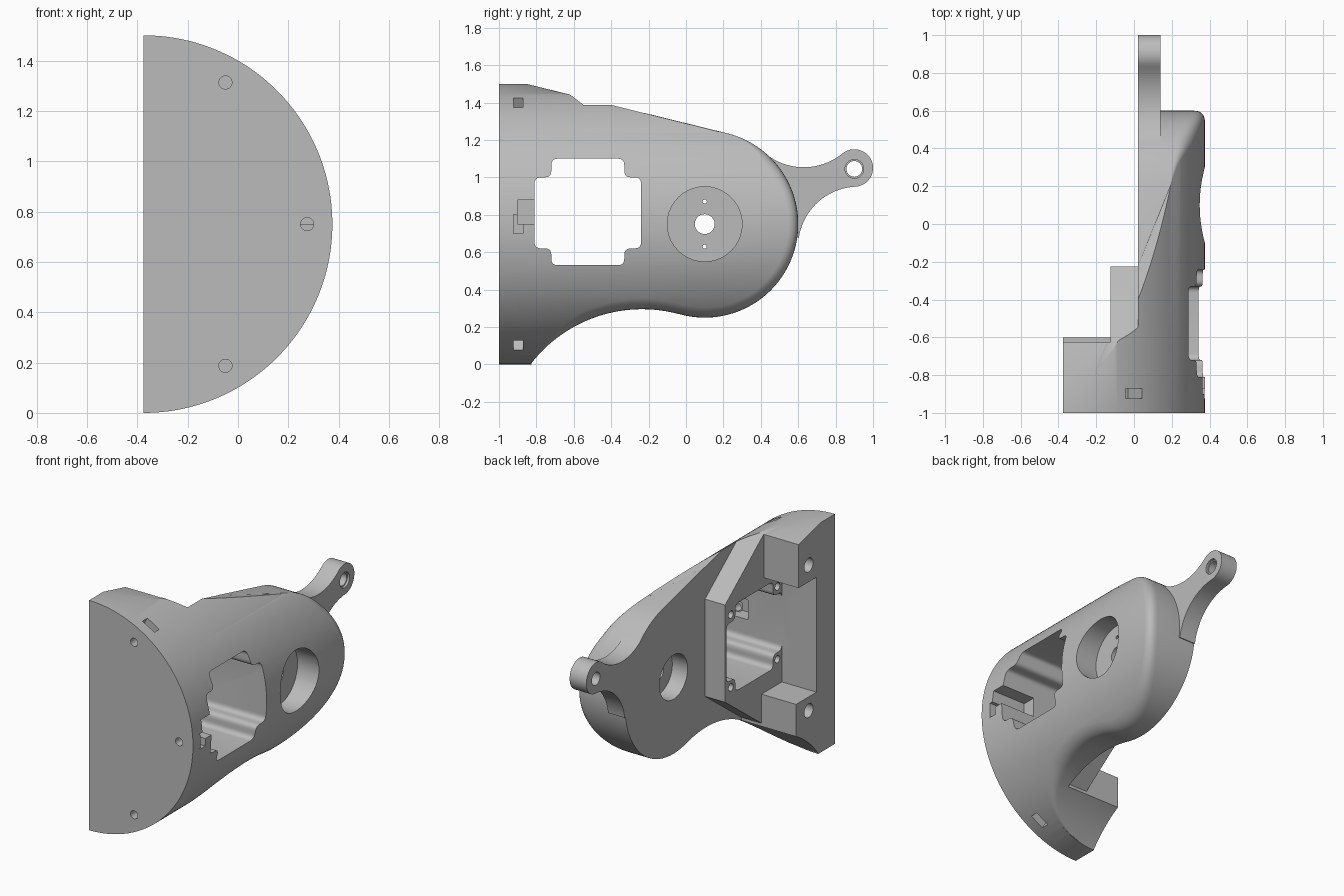
import bpy, bmesh
from math import sin, cos, pi, radians, sqrt
from mathutils import Vector

cube = bpy.data.objects.get("Cube")
if cube:
    bpy.data.objects.remove(cube, do_unlink=True)

grey = bpy.data.materials.new("plain grey")
grey.use_nodes = True
grey.diffuse_color = (0.5, 0.5, 0.5, 1)
grey.node_tree.nodes["Principled BSDF"].inputs["Base Color"].default_value = (0.5, 0.5, 0.5, 1)

RADIUS, AXIS_X, AXIS_Z = 0.75, -0.375, 0.75


def arc(cy, cz, r, a0, a1, n):
    step = radians(a1 - a0) / n
    return [(cy + r * cos(radians(a0) + i * step), cz + r * sin(radians(a0) + i * step))
            for i in range(n + 1)]


def loft(name, rings):
    """Closed solid through a list of equal rings."""
    bm = bmesh.new()
    rows = [[bm.verts.new(p) for p in ring] for ring in rings]
    n = len(rows[0])
    for a, b in zip(rows, rows[1:]):
        for i in range(n):
            j = (i + 1) % n
            bm.faces.new((a[i], a[j], b[j], b[i]))
    bm.faces.new(rows[0][::-1])
    bm.faces.new(rows[-1])
    bmesh.ops.recalc_face_normals(bm, faces=bm.faces)
    mesh = bpy.data.meshes.new(name)
    bm.to_mesh(mesh)
    bm.free()
    mesh.materials.append(grey)
    ob = bpy.data.objects.new(name, mesh)
    bpy.context.collection.objects.link(ob)
    return ob


def prism(name, pts, lo, hi, axis="x"):
    place = (lambda p, d: (d, p[0], p[1])) if axis == "x" else (lambda p, d: (p[0], d, p[1]))
    return loft(name, [[place(p, d) for p in pts] for d in (lo, hi)])


def rod(name, a, b, r, lo, hi, axis="x"):
    return prism(name, arc(a, b, r, 0, 360, 40)[:-1], lo, hi, axis)


def rounded(pts, r):
    out = []
    for i, p in enumerate(pts):
        c = Vector(p)
        a = c + (Vector(pts[i - 1]) - c).normalized() * r
        b = c + (Vector(pts[(i + 1) % len(pts)]) - c).normalized() * r
        for k in range(6):
            t = k / 5
            out.append(tuple(a * (1 - t) ** 2 + c * 2 * t * (1 - t) + b * t * t))
    return out


def combine(target, tool, operation="DIFFERENCE"):
    tool.hide_render = True
    mod = target.modifiers.new("cut", "BOOLEAN")
    mod.operation, mod.solver, mod.object = operation, "EXACT", tool
    bpy.context.view_layer.objects.active = target
    bpy.ops.object.modifier_apply(modifier=mod.name)
    bpy.data.objects.remove(tool, do_unlink=True)


# Half-cylinder shell of the housing
body = prism("housing", arc(AXIS_X, AXIS_Z, RADIUS, -90, 90, 128), -1, 1, "y")

# Side outline: sloped top, round tail, hollow underside
outline = [(-1.2, 1.585)] + arc(0.1, 0.75, 0.5, 76.4, -105.5, 72)
outline += arc(-0.235, -0.455, 0.75, 74.5, 142, 32)[1:] + [(-0.86, -0.2), (-1.2, -0.2)]


def surface_x(z):
    return AXIS_X + sqrt(max(0, RADIUS ** 2 - (z - AXIS_Z) ** 2))


# Soft outer edge, fading out along the top slope and the front
rings = [[] for _ in range(9)]
for i, (y, z) in enumerate(outline):
    prev, nxt = Vector(outline[i - 1]), Vector(outline[(i + 1) % len(outline)])
    t = (nxt - prev).normalized()
    inward = Vector((t.y, -t.x))
    fade = (y + 0.83) / 0.3 if z < 0.75 else (1.24 - z) / 0.15
    r = 0.06 * min(1, max(0.01, fade))
    p = Vector((y, z))
    q = p + inward * r
    x0, x2 = surface_x(z), surface_x(q.y) + 0.001
    rings[0].append((-0.6, y, z))
    for k in range(7):
        s = k / 6
        x = (x0 - r) * (1 - s) ** 2 + x0 * 2 * s * (1 - s) + x2 * s * s
        e = p + inward * r * s * s
        rings[k + 1].append((x, e.x, e.y))
    rings[8].append((0.6, q.x, q.y))
combine(body, loft("outline_tool", rings), "INTERSECT")

# Inner flat face behind the motor block, with the block's tapered outline
combine(body, prism("rear_cut", [(-0.62, 2), (-0.62, 1.443), (-0.225, 1.135), (-0.225, 0.5),
                                 (-0.6, 0.22), (-0.6, -0.5), (1.2, -0.5), (1.2, 2)], -1, 0.02))
# Motor bay between the two mounting blocks
combine(body, prism("bay_cut", [(-0.625, 2), (-0.625, 1.16), (-0.81, 1.16), (-0.81, 0.41),
                                (-0.6, 0.41), (-0.6, -0.6), (1.3, -0.6), (1.3, 2.1)], -1.1, -0.125))

# Cross-shaped window through the housing
cross = [(-0.81, 0.62), (-0.72, 0.62), (-0.72, 0.53), (-0.33, 0.53), (-0.33, 0.62), (-0.24, 0.62),
         (-0.24, 1.0), (-0.33, 1.0), (-0.33, 1.1), (-0.72, 1.1), (-0.72, 1.0), (-0.81, 1.0)]
combine(body, prism("window_cut", rounded(cross, 0.035), -0.2, 0.6))
for y in (-0.765, -0.285):
    for z in (0.575, 1.05):
        combine(body, rod("screw_cut", y, z, 0.024, -0.3, 0.02))

# Cable notch beside the window
combine(body, prism("notch_cut", [(-0.9, 0.75), (-0.78, 0.75), (-0.78, 0.88), (-0.9, 0.88)], 0.12, 0.6))

# Pivot: outer recess, inner recess, shaft hole and pin holes
combine(body, rod("outer_recess", 0.1, 0.75, 0.2, 0.22, 0.6))
combine(body, rod("inner_recess", 0.1, 0.75, 0.145, -0.2, 0.13))
combine(body, rod("shaft_cut", 0.1, 0.75, 0.053, 0, 0.5))
for z in (0.63, 0.87):
    combine(body, rod("pin_cut", 0.1, z, 0.011, 0.05, 0.4))

# Holes in the mounting blocks
for z in (0.32, 1.27):
    combine(body, rod("block_hole", -0.73, z, 0.045, -0.6, -0.15))

# Front screw holes with radial nut slots
for deg in (-60, 0, 60):
    u = Vector((cos(radians(deg)), sin(radians(deg))))
    v = Vector((-u.y, u.x)) * 0.05
    c = Vector((AXIS_X, AXIS_Z))
    h = c + u * 0.65
    combine(body, rod("front_hole", h.x, h.y, 0.026, -1.2, -0.83, "y"))
    slot = [c + u * 0.6 - v, c + u * 0.9 - v, c + u * 0.9 + v, c + u * 0.6 + v]
    combine(body, prism("nut_slot", slot, -0.923, -0.872, "y"))

# Tail arm with eyelet
arm_pts = arc(0.63, 1.38, 0.326, -130, -50.7, 24) + arc(0.9, 1.05, 0.1, 129.3, -87.3, 40)[1:]
arm_pts += arc(0.92, 0.63, 0.32, 92.7, 171.7, 24)[1:] + [(0.45, 0.72), (0.36, 1.0)]
arm = prism("tail_arm", arm_pts, 0.02, 0.14)
combine(arm, rod("eye_cut", 0.9, 1.045, 0.042, -0.1, 0.3))
combine(arm, rod("eye_rim", 0.9, 1.045, 0.05, 0.125, 0.3))
combine(body, arm, "UNION")

bpy.ops.object.select_all(action="DESELECT")
body.select_set(True)
bpy.context.view_layer.objects.active = body
bpy.ops.object.shade_smooth_by_angle(angle=radians(25))
